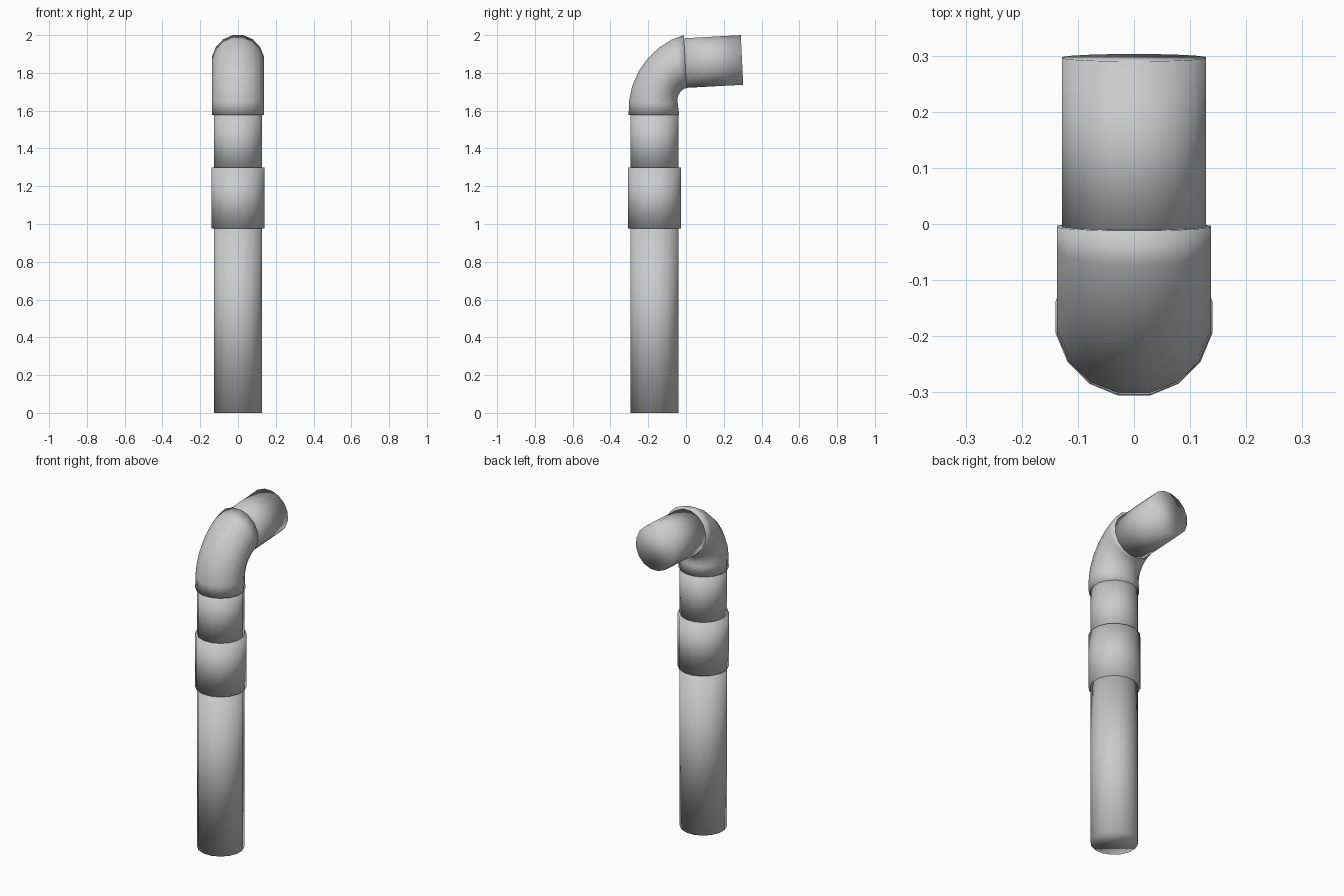
import bpy, bmesh, math
from mathutils import Vector

if "Cube" in bpy.data.objects:
    bpy.data.objects.remove(bpy.data.objects["Cube"])

SIDES = 16


def tube(name, rings):
    """Loft capped elliptical rings; each ring is (outer yz, inner yz, half width)."""
    bm = bmesh.new()
    loops = []
    for outer, inner, half in rings:
        a, b = Vector((0, *outer)), Vector((0, *inner))
        mid, arm = (a + b) / 2, (a - b) / 2 / math.cos(math.pi / SIDES)
        width = Vector((half / math.cos(math.pi / SIDES), 0, 0))
        loop = []
        for i in range(SIDES):
            t = 2 * math.pi * (i + 0.5) / SIDES
            loop.append(bm.verts.new(mid + arm * math.cos(t) + width * math.sin(t)))
        loops.append(loop)
    for lo, hi in zip(loops, loops[1:]):
        for i in range(SIDES):
            j = (i + 1) % SIDES
            bm.faces.new((lo[i], lo[j], hi[j], hi[i]))
    bm.faces.new(loops[0])
    bm.faces.new(loops[-1])
    bmesh.ops.recalc_face_normals(bm, faces=bm.faces[:])
    mesh = bpy.data.meshes.new(name)
    bm.to_mesh(mesh)
    bm.free()
    for p in mesh.polygons:
        p.use_smooth = True
    obj = bpy.data.objects.new(name, mesh)
    bpy.context.collection.objects.link(obj)
    return obj


def upright(name, z0, z1, r, y=-0.167):
    return tube(name, [((y - r, z), (y + r, z), r) for z in (z0, z1)])


# Vertical pipes and the wider coupling sleeve
upright("lower_pipe", 0, 0.99, 0.128)
upright("coupling_sleeve", 0.977, 1.298, 0.14, -0.166)
upright("upper_pipe", 1.28, 1.60, 0.128)

# Elbow, described by its outer and inner bend lines
outer = [(-0.304, 1.577), (-0.301, 1.65), (-0.285, 1.73), (-0.25, 1.81),
         (-0.2, 1.88), (-0.14, 1.936), (-0.075, 1.976), (-0.012, 2.0)]
inner = [(-0.036, 1.577), (-0.043, 1.635), (-0.046, 1.66), (-0.041, 1.68),
         (-0.033, 1.695), (-0.022, 1.708), (-0.01, 1.716), (0.003, 1.72)]
tube("elbow", [(o, i, 0.137) for o, i in zip(outer, inner)])

# Outlet pipe, tilted slightly upward
tube("outlet_pipe", [((-0.03, 1.982), (-0.017, 1.72), 0.128),
                     ((0.290, 2.0), (0.303, 1.737), 0.128)])
